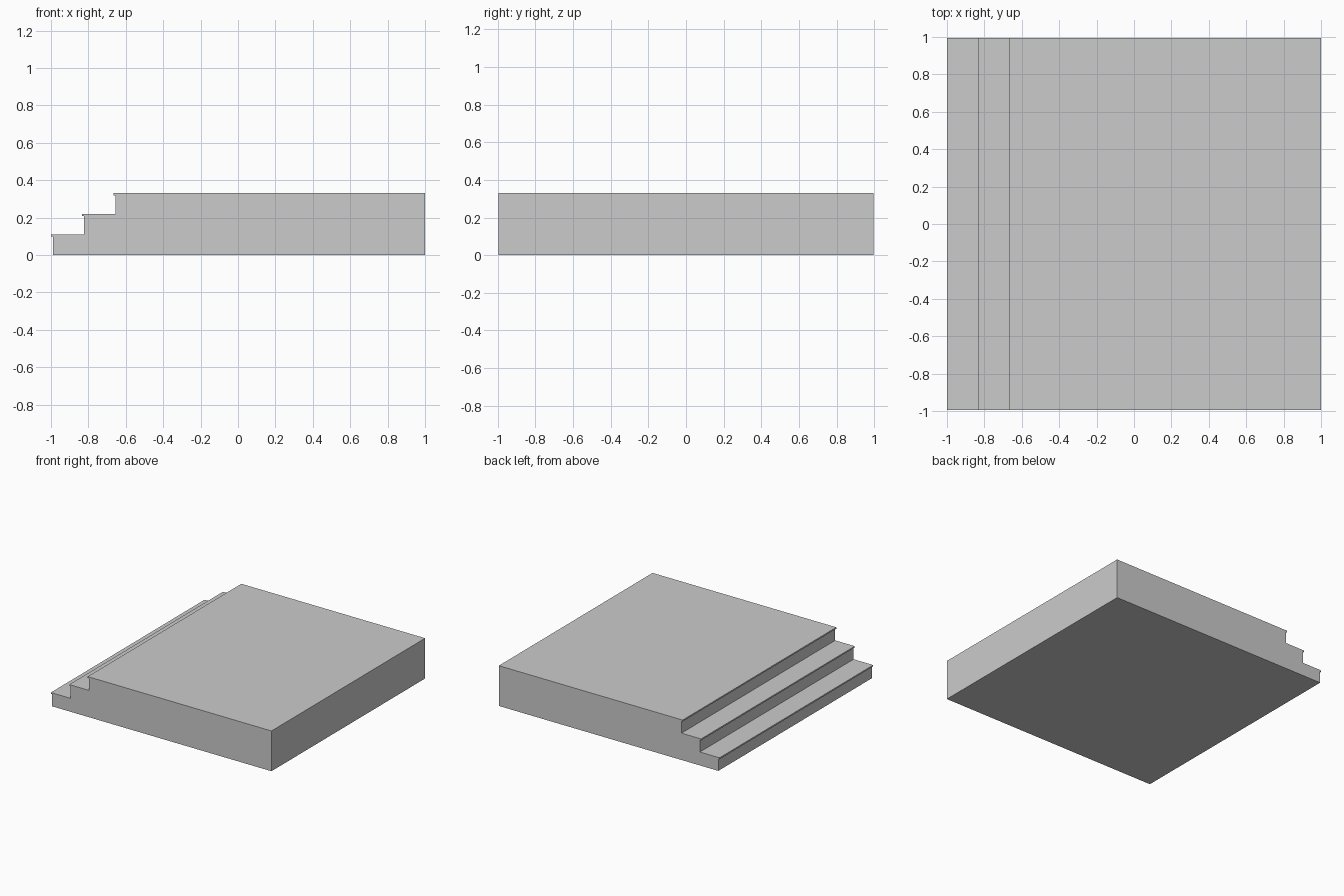
import bpy, bmesh

if "Cube" in bpy.data.objects:
    bpy.data.objects.remove(bpy.data.objects["Cube"])

HALF_Y = 0.995      # half width of the flight
RUN, RISE = 0.167, 0.11
NOSE, THICK = 0.01, 0.012
STEPS, SLABS = 3, 4


def prism(name, profile, y0, y1):
    """Extrude an x-z profile from y0 to y1."""
    bm = bmesh.new()
    face = bm.faces.new([bm.verts.new((x, y0, z)) for x, z in profile])
    ext = bmesh.ops.extrude_face_region(bm, geom=[face])
    moved = [v for v in ext["geom"] if isinstance(v, bmesh.types.BMVert)]
    bmesh.ops.translate(bm, verts=moved, vec=(0, y1 - y0, 0))
    bmesh.ops.recalc_face_normals(bm, faces=bm.faces)
    mesh = bpy.data.meshes.new(name)
    bm.to_mesh(mesh)
    bm.free()
    obj = bpy.data.objects.new(name, mesh)
    bpy.context.collection.objects.link(obj)
    return obj


# Stepped platform body, recessed under each tread
profile = [(1, 0), (-0.99, 0)]
for i in range(STEPS):
    x = -0.99 + i * RUN
    z = (i + 1) * RISE - THICK
    profile += [(x, z), (x + RUN, z)]
profile += [(-0.99 + STEPS * RUN, STEPS * RISE), (1, STEPS * RISE)]
prism("platform_body", profile, -HALF_Y, HALF_Y)

# Tread slabs: four per step, overhanging the riser
width = 2 * HALF_Y / SLABS
for i in range(STEPS):
    x0 = -0.99 + i * RUN - NOSE
    x1 = x0 + RUN + NOSE
    z1 = (i + 1) * RISE
    z0 = z1 - THICK
    for j in range(SLABS):
        y0 = -HALF_Y + j * width
        prism(f"tread_{i + 1}_slab_{j + 1}",
              [(x0, z0), (x1, z0), (x1, z1), (x0, z1)], y0, y0 + width)
